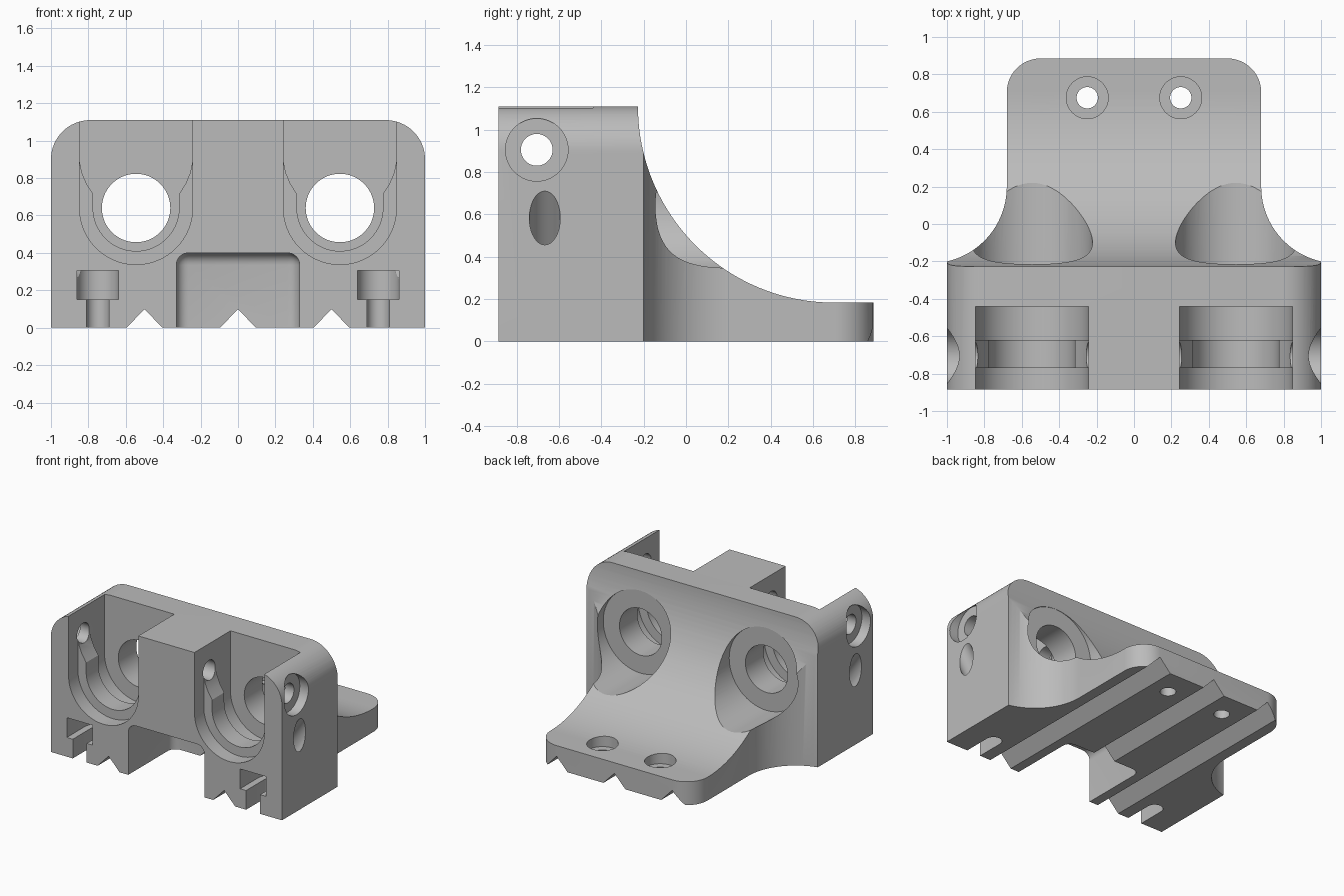
import bpy
import bmesh
from math import pi, cos, sin, atan2
from mathutils import Vector, Matrix

if "Cube" in bpy.data.objects:
    bpy.data.objects.remove(bpy.data.objects["Cube"], do_unlink=True)

grey = bpy.data.materials.new("matte grey")
grey.use_nodes = True
grey.diffuse_color = (0.5, 0.5, 0.5, 1)
grey.node_tree.nodes["Principled BSDF"].inputs["Base Color"].default_value = (0.5, 0.5, 0.5, 1)


def add_object(name, bm):
    bmesh.ops.recalc_face_normals(bm, faces=bm.faces)
    mesh = bpy.data.meshes.new(name)
    bm.to_mesh(mesh)
    bm.free()
    mesh.materials.append(grey)
    obj = bpy.data.objects.new(name, mesh)
    bpy.context.collection.objects.link(obj)
    return obj


def prism(name, pts, axis, lo, hi):
    """Extrude a 2D profile along the named axis."""
    place = {"x": lambda a, b: (lo, a, b),
             "y": lambda a, b: (a, lo, b),
             "z": lambda a, b: (a, b, lo)}[axis]
    bm = bmesh.new()
    face = bm.faces.new([bm.verts.new(place(*p)) for p in pts])
    new = bmesh.ops.extrude_face_region(bm, geom=[face])["geom"]
    move = Vector([(hi - lo) * (axis == k) for k in "xyz"])
    bmesh.ops.translate(bm, verts=[v for v in new if isinstance(v, bmesh.types.BMVert)], vec=move)
    return add_object(name, bm)


def rod(name, start, end, radius, sides=48):
    start, end = Vector(start), Vector(end)
    along = end - start
    turn = along.to_track_quat("Z", "Y").to_matrix().to_4x4()
    bm = bmesh.new()
    bmesh.ops.create_cone(bm, cap_ends=True, segments=sides, radius1=radius, radius2=radius,
                          depth=along.length, matrix=Matrix.Translation((start + end) / 2) @ turn)
    return add_object(name, bm)


def arc(cx, cy, r, a0, a1, n=20):
    return [(cx + r * cos(a0 + (a1 - a0) * i / n), cy + r * sin(a0 + (a1 - a0) * i / n))
            for i in range(n + 1)]


def mirrored(half):
    return half + [(-x, y) for x, y in reversed(half)]


def combine(obj, other, operation="DIFFERENCE"):
    """Apply a boolean and throw the helper away."""
    mod = obj.modifiers.new("cut", "BOOLEAN")
    mod.operation, mod.solver, mod.object = operation, "EXACT", other
    bpy.context.view_layer.objects.active = obj
    bpy.ops.object.modifier_apply(modifier=mod.name)
    bpy.data.objects.remove(other, do_unlink=True)


FRONT, BACK, TOP = -0.885, 0.885, 1.11
ROD_X, ROD_Z = 0.545, 0.64

# Plan outline: wide block, concave flanks, narrower rounded tail
plan = [(1, FRONT)] + arc(1.09, 0.2, 0.41, atan2(-0.4, -0.09), -pi)
plan += arc(0.5, BACK - 0.18, 0.18, 0, pi / 2, 12)
bracket = prism("bracket_body", mirrored(plan), "z", -0.1, 1.3)

# Front outline: rounded shoulders and three V grooves underneath
outline = [(0, 0.1), (0.095, 0), (0.405, 0), (0.5, 0.1), (0.595, 0), (1, 0)]
outline += arc(0.79, TOP - 0.21, 0.21, 0, pi / 2, 16)
combine(bracket, prism("front_outline", mirrored(outline)[:-1], "y", -1, 1), "INTERSECT")

# Side outline: large concave sweep from the top down to the tail
side = [(-1, -0.2), (1, -0.2), (1, 0.183)] + arc(0.7, TOP, 0.927, -pi / 2, -pi, 40) + [(-0.227, 1.3), (-1, 1.3)]
combine(bracket, prism("side_outline", side, "x", -1.2, 1.2), "INTERSECT")

# Central notch at the front with softened edges
bm = bmesh.new()
bmesh.ops.create_cube(bm, size=1, matrix=Matrix.LocRotScale(
    Vector((0, -0.765, 0.1)), None, Vector((0.66, 0.87, 0.6))))
bmesh.ops.bevel(bm, geom=bm.edges[:], offset=0.065, segments=6, profile=0.5, affect="EDGES")
combine(bracket, add_object("front_notch", bm))

for s in (-1, 1):
    x = s * ROD_X

    # Bearing pocket open to the top and front, with a retaining ridge inside
    def u_shape(r, upper):
        half = [(px, pz) for px, pz in arc(0, ROD_Z, r, -pi / 2, 0, 24)] + upper
        loop = half + [(-px, pz) for px, pz in reversed(half[1:])]
        return [(x + px, pz) for px, pz in loop]

    wide = u_shape(0.302, [(0.302, 1.3)])
    narrow = u_shape(0.23, [(0.23, 0.715), (0.265, 0.77), (0.29, 0.83), (0.302, 0.89), (0.302, 1.3)])
    combine(bracket, prism("ridge_opening", narrow, "y", -1, -0.5))
    combine(bracket, prism("pocket_front", wide, "y", -1.1, -0.77))
    combine(bracket, prism("pocket_rear", wide, "y", -0.62, -0.44))

    # Rod bore and the larger clearance behind it
    combine(bracket, rod("rod_bore", (x, -0.6, ROD_Z), (x, 0.5, ROD_Z), 0.183, 64))
    combine(bracket, rod("rear_clearance", (x, -0.217, ROD_Z), (x, 1, ROD_Z), 0.323, 80))

    # T slot for a nut and bolt, with rounded inner end
    for name, r, lo, hi in (("slot_head", 0.112, 0.15, 0.305), ("slot_stem", 0.06, -0.1, 0.2)):
        cx = s * 0.75
        loop = [(cx + r, -1)] + arc(cx, -0.665, r, 0, pi, 20) + [(cx - r, -1)]
        combine(bracket, prism(name, loop, "z", lo, hi))

    # Slanted access hole down into the slot
    axis = Vector((-s * 0.575, 0, -0.818))
    mouth = Vector((s, -0.667, 0.583))
    combine(bracket, rod("access_hole", mouth - axis * 0.25, mouth + axis * 0.42, 0.073))

    # Cross bolt counterbore
    combine(bracket, rod("bolt_recess", (s * 0.925, -0.705, 0.905), (s * 1.2, -0.705, 0.905), 0.148))

    # Countersunk screw holes in the tail
    combine(bracket, rod("screw_hole", (s * 0.25, 0.675, -0.2), (s * 0.25, 0.675, 0.5), 0.057))
    combine(bracket, rod("screw_recess", (s * 0.25, 0.675, 0.11), (s * 0.25, 0.675, 0.5), 0.112))

# Cross bolt hole through the whole block
combine(bracket, rod("bolt_hole", (-1.3, -0.705, 0.905), (1.3, -0.705, 0.905), 0.075))

bpy.ops.object.select_all(action="DESELECT")
bracket.select_set(True)
bpy.context.view_layer.objects.active = bracket
bpy.ops.object.shade_smooth_by_angle(angle=pi / 6)
